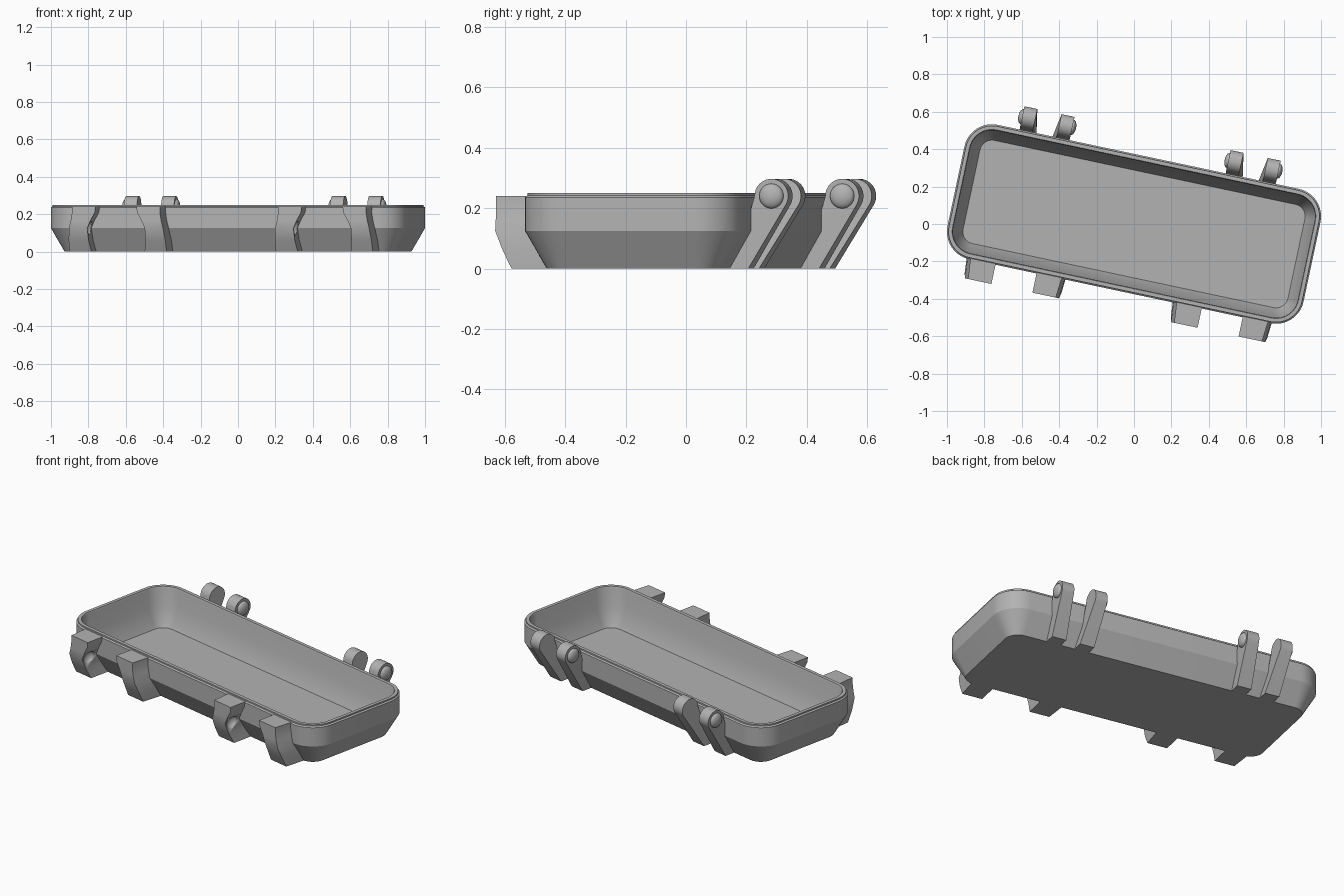
import bpy, bmesh
from math import radians, sin, cos, pi
from mathutils import Matrix, Vector

cube = bpy.data.objects.get("Cube")
if cube:
    bpy.data.objects.remove(cube, do_unlink=True)

TURN = Matrix.Rotation(radians(-12), 4, 'Z')   # the tray sits at an angle
CORE_X, CORE_Y, RADIUS = 0.823, 0.217, 0.15    # corner centres and corner radius

grey = bpy.data.materials.new("plain_grey")
grey.use_nodes = True
grey.diffuse_color = (0.45, 0.45, 0.45, 1)
grey.node_tree.nodes["Principled BSDF"].inputs["Base Color"].default_value = grey.diffuse_color


def finish(bm, name, angle=30):
    bmesh.ops.recalc_face_normals(bm, faces=bm.faces[:])
    bm.transform(TURN)
    mesh = bpy.data.meshes.new(name)
    bm.to_mesh(mesh)
    bm.free()
    mesh.materials.append(grey)
    ob = bpy.data.objects.new(name, mesh)
    bpy.context.collection.objects.link(ob)
    bpy.ops.object.select_all(action='DESELECT')
    ob.select_set(True)
    bpy.context.view_layer.objects.active = ob
    bpy.ops.object.shade_smooth_by_angle(angle=radians(angle))
    return ob


def loft(bm, rings):
    """Skin a list of equal closed rings and cap both ends."""
    loops = [[bm.verts.new(p) for p in ring] for ring in rings]
    n = len(loops[0])
    for a, b in zip(loops, loops[1:]):
        for i in range(n):
            j = (i + 1) % n
            bm.faces.new((a[i], a[j], b[j], b[i]))
    bm.faces.new(loops[0])
    bm.faces.new(loops[-1])


def rounded_ring(inset, z, steps=12):
    ring = []
    r = RADIUS - inset
    for k, (sx, sy) in enumerate(((1, 1), (-1, 1), (-1, -1), (1, -1))):
        for i in range(steps + 1):
            a = (k + i / steps) * pi / 2
            ring.append((sx * CORE_X + r * cos(a), sy * CORE_Y + r * sin(a), z))
    return ring


def ball(bm, centre, r, squash):
    m = Matrix.Translation(centre) @ Matrix.Diagonal((squash, 1, 1, 1))
    bmesh.ops.create_uvsphere(bm, u_segments=24, v_segments=16, radius=r, matrix=m)


# Tray: outside wall, stepped lip, inside wall and floor
wall = [(0.073, 0), (0, 0.125), (0, 0.236), (0.008, 0.242), (0.008, 0.25),
        (0.028, 0.25), (0.032, 0.24), (0.034, 0.135), (0.085, 0.03)]
bm = bmesh.new()
loft(bm, [rounded_ring(inset, z) for inset, z in wall])
finish(bm, "tray_body")

# Hinge arm side outline: slanted leg with a round knuckle
KNUCKLE_Y, KNUCKLE_Z, KNUCKLE_R = 0.437, 0.24, 0.057
arm = [(0.28, 0), (0.357, 0)]
for i in range(19):
    a = radians(-28 + i * 208 / 18)
    arm.append((KNUCKLE_Y + KNUCKLE_R * cos(a), KNUCKLE_Z + KNUCKLE_R * sin(a)))
arm.append((0.351, 0.14))


def hinge_arm(centre, side, name):
    bm = bmesh.new()
    rings = []
    for low, high in ((0.042, 0.066), (0.128, 0.137)):
        ring = []
        for y, z in arm:
            t = min(z / 0.2, 1)
            ring.append((centre + side * (low + (high - low) * t), y, z))
        rings.append(ring)
    loft(bm, rings)
    finish(bm, name)
    # Pivot bump on the outer face
    bm = bmesh.new()
    ball(bm, Vector((centre + side * 0.137, KNUCKLE_Y, KNUCKLE_Z)), 0.041, 0.5)
    finish(bm, name + "_bump")


# Clip sections: height, back, front, inner side, outer side
clip = [(0, -0.28, -0.415, 0.145, 0.265), (0.06, -0.315, -0.445, 0.155, 0.264),
        (0.125, -0.352, -0.472, 0.157, 0.257), (0.165, -0.352, -0.472, 0.14, 0.247),
        (0.21, -0.355, -0.472, 0.115, 0.24), (0.24, -0.36, -0.472, 0.112, 0.24)]


def front_clip(centre, side, name):
    bm = bmesh.new()
    loft(bm, [[(centre + side * u, v, z) for u, v in
               ((i, back), (o + 0.01, back), (o, front), (i, front))]
              for z, back, front, i, o in clip])
    ob = finish(bm, name)
    # Round socket in the inner face
    bm = bmesh.new()
    ball(bm, Vector((centre + side * 0.15, -0.425, 0.125)), 0.037, 0.7)
    cutter = finish(bm, "socket_cutter")
    cutter.hide_render = True
    mod = ob.modifiers.new("socket", 'BOOLEAN')
    mod.operation = 'DIFFERENCE'
    mod.solver = 'EXACT'
    mod.object = cutter
    bpy.context.view_layer.objects.active = ob
    bpy.ops.object.modifier_apply(modifier=mod.name)
    bpy.data.objects.remove(cutter, do_unlink=True)


# Two groups of hinge arms and clips, each a mirrored pair
for group, centre in (("right", -0.567), ("left", 0.56)):
    for place, side in (("right", -1), ("left", 1)):
        hinge_arm(centre, side, f"{group}_hinge_arm_{place}")
        front_clip(centre, side, f"{group}_clip_{place}")
